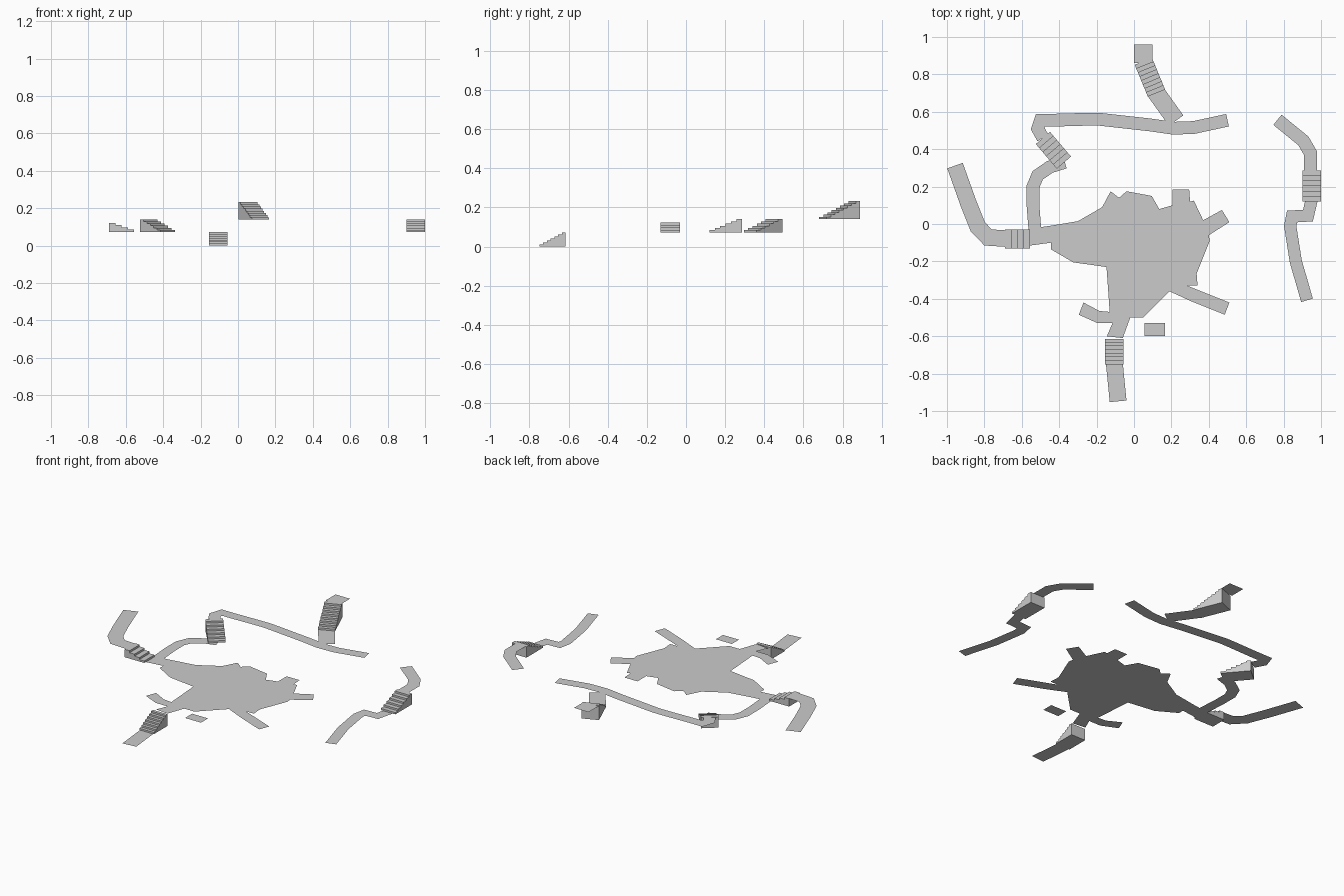
import bpy, bmesh
from mathutils import Vector

if "Cube" in bpy.data.objects:
    bpy.data.objects.remove(bpy.data.objects["Cube"])


def make(name, verts, faces, solid=False):
    bm = bmesh.new()
    vs = [bm.verts.new(v) for v in verts]
    for f in faces:
        bm.faces.new([vs[i] for i in f])
    if solid:
        bmesh.ops.recalc_face_normals(bm, faces=bm.faces[:])
    else:                                   # flat floors always face up
        bm.normal_update()
        for f in bm.faces:
            if f.normal.z < 0:
                f.normal_flip()
        bmesh.ops.triangulate(bm, faces=[f for f in bm.faces if len(f.verts) > 4])
    me = bpy.data.meshes.new(name)
    bm.to_mesh(me)
    bm.free()
    ob = bpy.data.objects.new(name, me)
    bpy.context.collection.objects.link(ob)
    return ob


def floor(name, outline, z):
    return make(name, [(x, y, z) for x, y in outline], [range(len(outline))])


def path(name, pts, width, z):
    """Flat mitred ribbon along a centre line."""
    p = [Vector(q) for q in pts]
    verts = []
    for i, q in enumerate(p):
        a = (q - p[i - 1]).normalized() if i else (p[1] - q).normalized()
        b = (p[i + 1] - q).normalized() if i < len(p) - 1 else a
        t = (a + b).normalized()
        half = width / 2 / max(t.dot(a), 0.75)
        n = Vector((-t.y, t.x)) * half
        verts += [(*(q + n), z), (*(q - n), z)]
    faces = [(2 * i, 2 * i + 1, 2 * i + 3, 2 * i + 2) for i in range(len(p) - 1)]
    return make(name, verts, faces)


def stairs(name, low, high, z0, z1, width=0.1):
    """Solid stepped wedge climbing from low to high."""
    a, b = Vector(low), Vector(high)
    d = (b - a).normalized()
    n = Vector((-d.y, d.x)) * width / 2
    steps = max(4, round((z1 - z0) / 0.011))
    prof = [(0, z0)]
    for i in range(steps):
        z = z0 + (z1 - z0) * (i + 1) / steps
        prof += [(i / steps, z), ((i + 1) / steps, z)]
    prof.append((1, z0))
    k = len(prof)
    verts = [(*(a.lerp(b, t) + s * n), z) for s in (1, -1) for t, z in prof]
    faces = [range(k), range(k, 2 * k)]
    faces += [(i, (i + 1) % k, (i + 1) % k + k, i + k) for i in range(k)]
    return make(name, verts, faces, True)


L0, L1, L2, L3, L4 = 0, 0.073, 0.122, 0.14, 0.232

# Main plaza with its short side arms
floor("plaza", [
    (-.555, -.025), (-.45, -.01), (-.30, .015), (-.17, .09), (-.125, .175),
    (-.08, .14), (-.04, .175), (.095, .15), (.135, .08), (.205, .10),
    (.205, .185), (.295, .185), (.30, .12), (.32, .125), (.37, .02),
    (.47, .075), (.51, .01), (.40, -.06), (.405, -.09), (.335, -.265),
    (.34, -.33), (.285, -.33), (.51, -.42), (.485, -.485), (.31, -.415),
    (.19, -.36), (.05, -.5), (-.02, -.5), (-.06, -.61), (-.145, -.60),
    (-.115, -.53), (-.195, -.53), (-.295, -.485), (-.27, -.42), (-.185, -.465),
    (-.13, -.47), (-.147, -.23), (-.325, -.205), (-.445, -.135), (-.445, -.10),
    (-.555, -.115)], L1)
floor("small_slab", [(.055, -.6), (.165, -.6), (.165, -.53), (.055, -.53)], L1)

# Front approach
path("front_path", [(-.105, -.745), (-.085, -.948)], .09, L0)
stairs("front_stairs", (-.105, -.75), (-.105, -.615), L0, L1)

# Left branch
stairs("left_stairs", (-.555, -.08), (-.69, -.08), L1, L2)
path("left_path", [(-.685, -.078), (-.78, -.072), (-.835, -.015),
                   (-.885, .11), (-.957, .312)], .088, L2)

# Back-left branch climbing to the long back path
path("back_left_path", [(-.53, -.03), (-.54, .1), (-.54, .2), (-.515, .26),
                        (-.45, .305), (-.37, .33)], .068, L1)
stairs("back_left_stairs", (-.375, .328), (-.487, .46), L1, L3)
path("back_path", [(-.487, .46), (-.515, .51), (-.5, .555), (-.43, .555),
                   (-.25, .56), (-.185, .56), (.085, .53), (.21, .512),
                   (.32, .516), (.5, .555)], .068, L3)

# Topmost back stairs
path("upper_back_path", [(.225, .553), (.113, .71)], .095, L3)
stairs("upper_back_stairs", (.12, .7), (.05, .87), L3, L4)
path("top_landing", [(.05, .86), (.05, .96)], .1, L4)

# Separate right-hand walkway
path("right_lower_path", [(.95, .13), (.93, .045), (.845, .04), (.835, -.01),
                          (.865, -.2), (.925, -.408)], .065, L1)
stairs("right_stairs", (.95, .12), (.95, .285), L1, L3)
path("right_upper_path", [(.943, .285), (.943, .38), (.905, .445),
                          (.767, .557)], .07, L3)
